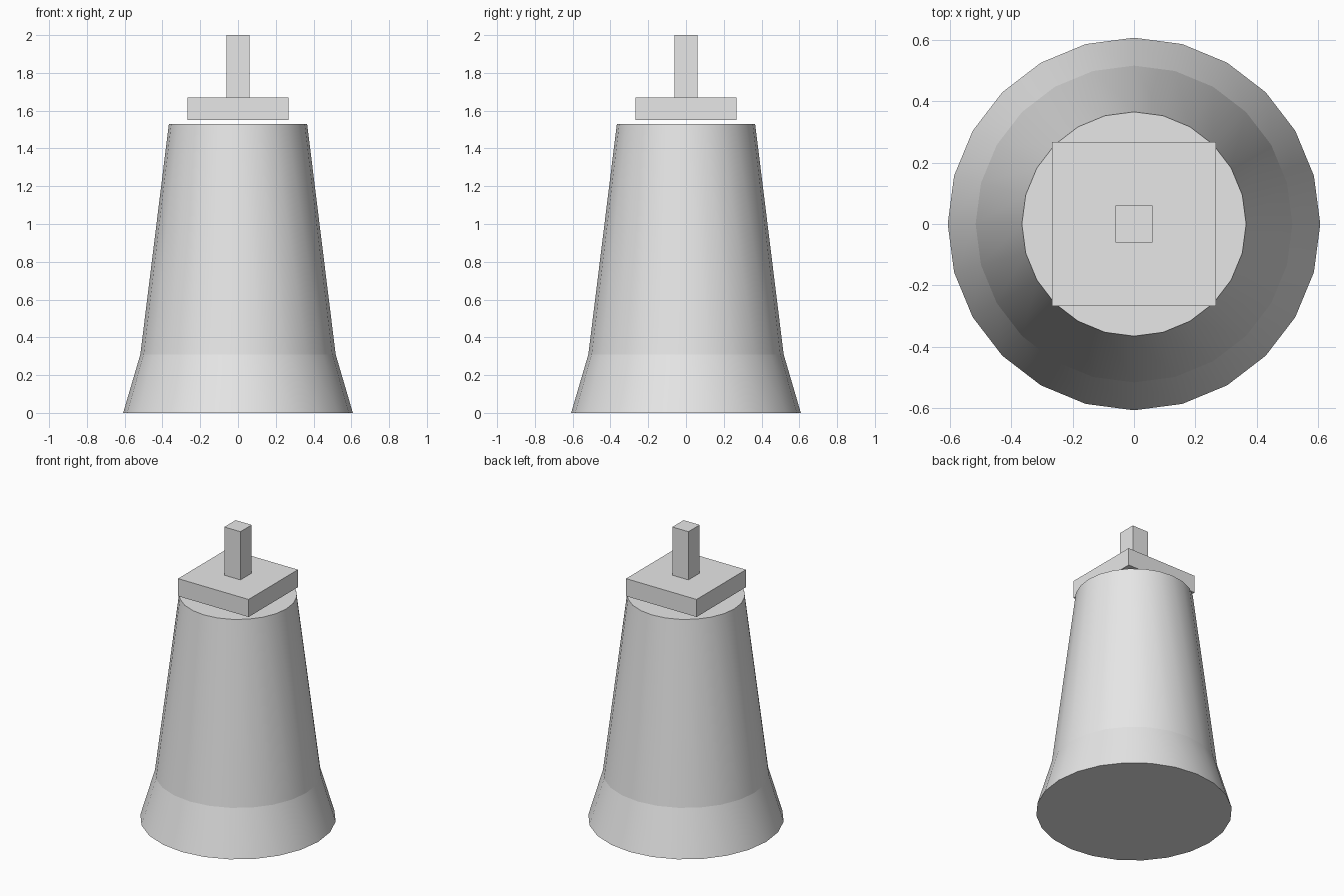
import bpy
import bmesh
from math import radians

cube = bpy.data.objects.get("Cube")
if cube:
    bpy.data.objects.remove(cube, do_unlink=True)

# Single plain grey for every part
grey = bpy.data.materials.new("light_grey")
grey.use_nodes = True
grey.diffuse_color = (0.8, 0.8, 0.8, 1)
grey.node_tree.nodes["Principled BSDF"].inputs["Base Color"].default_value = (0.8, 0.8, 0.8, 1)


def finish(obj, name):
    obj.name = obj.data.name = name
    obj.data.materials.append(grey)
    return obj


def frustum(name, z0, z1, r0, r1, open_side):
    """24-sided tapered wall; the hidden cap facing open_side (+1 up, -1 down) is removed."""
    bpy.ops.mesh.primitive_cone_add(vertices=24, radius1=r0, radius2=r1,
                                    depth=z1 - z0, location=(0, 0, (z0 + z1) / 2))
    obj = finish(bpy.context.object, name)
    bm = bmesh.new()
    bm.from_mesh(obj.data)
    bm.normal_update()
    caps = [f for f in bm.faces if f.normal.z * open_side > 0.9]
    bmesh.ops.delete(bm, geom=caps, context="FACES")
    bm.to_mesh(obj.data)
    bm.free()
    bpy.ops.object.shade_smooth_by_angle(angle=radians(30))


def square_block(name, z0, z1, width):
    bpy.ops.mesh.primitive_cube_add(size=1, location=(0, 0, (z0 + z1) / 2))
    obj = finish(bpy.context.object, name)
    obj.scale = (width, width, z1 - z0)
    bpy.ops.object.transform_apply(location=False, rotation=False, scale=True)


# Flared foot and tapered body meet in a crisp seam
frustum("flared_base", 0, 0.31, 0.608, 0.517, 1)
frustum("tapered_body", 0.31, 1.53, 0.517, 0.366, -1)

# Square cap plate floating just above the body, with a post on it
square_block("cap_plate", 1.55, 1.67, 0.534)
square_block("top_post", 1.67, 2.0, 0.122)
